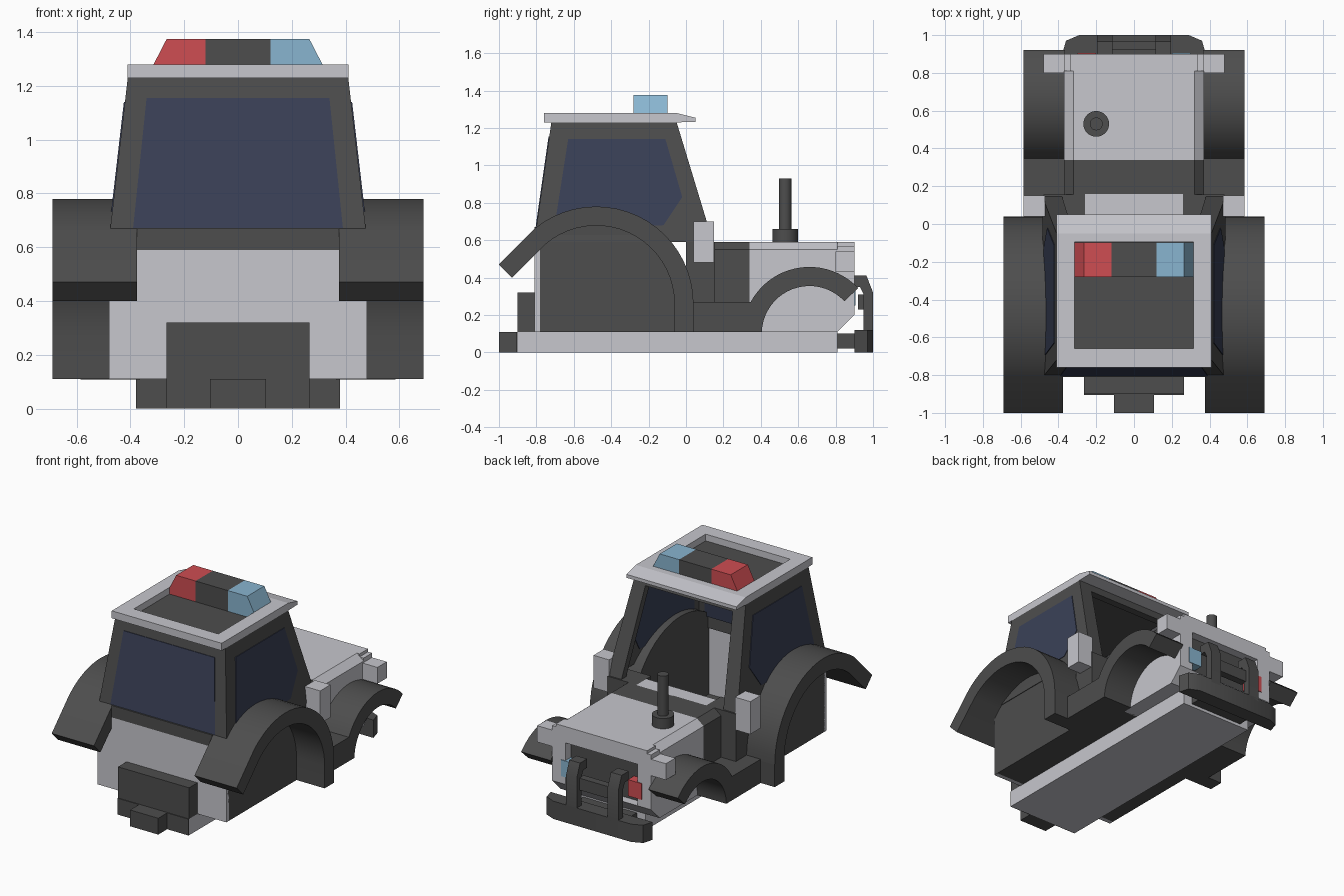
import bpy, bmesh, math
from mathutils import Vector

if "Cube" in bpy.data.objects:
    bpy.data.objects.remove(bpy.data.objects["Cube"])


def material(name, rgb):
    m = bpy.data.materials.new(name)
    m.use_nodes = True
    m.diffuse_color = (*rgb, 1)
    m.node_tree.nodes["Principled BSDF"].inputs["Base Color"].default_value = (*rgb, 1)
    return m


LIGHT = material("light grey", (0.57, 0.57, 0.61))
DARK = material("charcoal", (0.075, 0.075, 0.075))
RED = material("red lamp", (0.62, 0.075, 0.085))
BLUE = material("blue lamp", (0.25, 0.46, 0.63))
GLASS = material("navy glass", (0.042, 0.052, 0.095))
parts = []


def solid(name, loop_a, loop_b, mat, mirror=False):
    """Closed body between two matching loops of points."""
    bm = bmesh.new()
    a = [bm.verts.new(p) for p in loop_a]
    b = [bm.verts.new(p) for p in loop_b]
    n = len(a)
    bm.faces.new(a)
    bm.faces.new(b[::-1])
    for i in range(n):
        j = (i + 1) % n
        bm.faces.new((a[j], a[i], b[i], b[j]))
    bmesh.ops.recalc_face_normals(bm, faces=bm.faces)
    mesh = bpy.data.meshes.new(name)
    bm.to_mesh(mesh)
    bm.free()
    mesh.materials.append(mat)
    ob = bpy.data.objects.new(name, mesh)
    bpy.context.collection.objects.link(ob)
    if mirror:
        mod = ob.modifiers.new("Mirror", "MIRROR")
        mod.use_mirror_merge = False
    parts.append(ob)
    return ob


def prism(name, pts, axis, lo, hi, mat, mirror=False):
    """Extrude a flat profile along one axis."""
    put = {"x": lambda p, d: (d, p[0], p[1]),
           "y": lambda p, d: (p[0], d, p[1]),
           "z": lambda p, d: (p[0], p[1], d)}[axis]
    return solid(name, [put(p, lo) for p in pts], [put(p, hi) for p in pts], mat, mirror)


def box(name, x, y, z, mat, mirror=False):
    rect = [(x[0], y[0]), (x[1], y[0]), (x[1], y[1]), (x[0], y[1])]
    return prism(name, rect, "z", z[0], z[1], mat, mirror)


def arc(cy, cz, r, start, end, n=20):
    angles = [math.radians(start + (end - start) * i / n) for i in range(n + 1)]
    return [(cy + r * math.cos(t), cz + r * math.sin(t)) for t in angles]


def sheet(name, pts, offset, thick, mat, mirror=False):
    """Slab lying on the plane of pts, starting at offset, along thick."""
    o, t = Vector(offset), Vector(thick)
    return solid(name, [Vector(p) + o for p in pts], [Vector(p) + o + t for p in pts], mat, mirror)


# Chassis and rear hitch
box("chassis", (-.265, .265), (-.9, .81), (0, .11), LIGHT)
box("chassis_end_plate", (-.265, .265), (-.905, -.9), (0, .11), DARK)
box("rear_block", (-.265, .265), (-.9, -.81), (.11, .32), DARK)
box("hitch", (-.105, .105), (-1, -.9), (0, .11), DARK)

# Lower body with a hollow cabin
box("rear_panel", (-.48, .48), (-.81, -.78), (.11, .59), LIGHT)
box("rear_sill", (-.375, .375), (-.81, -.77), (.59, .67), DARK)
box("cabin_floor", (-.48, .48), (-.78, .35), (.11, .14), DARK)
wall = [(-.045, .11), (-.045, .26)] + arc(-.48, .26, .43, 0, 139) + [(-.805, .11)]
prism("arch_wall", wall, "x", .375, .48, DARK, True)
box("dashboard", (-.26, .26), (.05, .16), (.14, .59), LIGHT)
box("front_cab_corner", (.26, .48), (0, .155), (.11, .59), DARK, True)

# Rear fenders: arch with a straight tail
fender = [(.04, .11), (.04, .26)] + arc(-.48, .26, .52, 0, 129) + [(-1, .47), (-.93, .4)]
fender += arc(-.48, .26, .418, 131, 0) + [(-.062, .11)]
prism("rear_fender", fender, "x", .375, .69, DARK, True)

# Front fenders joined to the running boards
fender = [(.04, .11), (.04, .27)] + arc(.66, .1, .357, 151.5, 43)
fender += arc(.66, .1, .255, 43, 178)
prism("front_fender_and_step", fender, "x", .365, .585, DARK, True)

# Hood with chamfered edges, cowl and grille frame
hood = [(-.37, .11), (-.37, .55), (-.32, .59), (.32, .59), (.37, .55), (.37, .11)]
prism("cowl", hood, "y", .155, .34, DARK)
prism("hood", hood, "y", .34, .81, LIGHT)
prism("grille_frame_side", [(.81, .11), (.9, .2), (.9, .57), (.81, .57)],
      "x", .27, .37, LIGHT, True)
box("grille_frame_top", (-.34, .34), (.81, .9), (.48, .59), LIGHT)
prism("chin", [(.81, .11), (.9, .2), (.81, .2)], "x", -.27, .27, LIGHT)
box("grille", (-.27, .27), (.81, .84), (.2, .48), DARK)
box("headlight_housing", (.34, .48), (.8, .9), (.43, .54), LIGHT, True)
box("left_front_lamp", (.2, .3), (.84, .905), (.25, .36), BLUE)
box("right_front_lamp", (-.3, -.2), (.84, .905), (.25, .36), RED)

# Bumper and bull bar
bumper = [(-.38, .9), (.38, .9), (.36, .97), (.29, 1), (-.29, 1), (-.36, .97)]
prism("bumper", bumper, "z", 0, .12, DARK)
bar = [(.89, .41), (.965, .41), (1, .32), (1, .1), (.95, .1), (.95, .31), (.93, .35), (.89, .35)]
prism("bull_bar_upright", bar, "x", .115, .195, DARK, True)
box("bull_bar_cross", (-.12, .12), (.92, .97), (.23, .31), DARK)
box("bumper_mount", (-.2, .2), (.8, .92), (.02, .1), DARK)

# Exhaust
prism("exhaust_base", arc(-.2, .53, .068, 0, 348.75, 31), "z", .58, .66, DARK)
prism("exhaust_pipe", arc(-.2, .53, .034, 0, 348.75, 31), "z", .66, .93, DARK)

# Side boxes beside the cab
box("side_box", (.47, .585), (.04, .15), (.48, .7), LIGHT, True)


# Sloping cab walls
def side_x(z):
    return .475 - .065 * (z - .67) / .56


def rear_y(z):
    return -.8 + .08 * (z - .67) / .56


def front_y(z):
    return .12 - .17 * (z - .67) / .56


def on_side(pts):
    return [(side_x(z), y, z) for y, z in pts]


LOW, HIGH = .59, 1.23
pane = [(-.705, .66), (-.63, 1.14), (-.11, 1.14), (-.02, .83), (-.12, .68)]
outline = [(rear_y(LOW), LOW), (rear_y(HIGH), HIGH), (front_y(HIGH), HIGH), (front_y(LOW), LOW)]
sheet("cab_side", on_side(outline), (0, 0, 0), (-.04, 0, 0), DARK, True)
sheet("side_window", on_side(pane), (-.001, 0, 0), (.005, 0, 0), GLASS, True)
sheet("side_window_inner", on_side(pane), (-.044, 0, 0), (.005, 0, 0), GLASS, True)

rear = [(s * side_x(z), rear_y(z), z) for s, z in ((-1, .67), (1, .67), (1, HIGH), (-1, HIGH))]
pane = [(x, rear_y(z), z) for x, z in ((-.39, .672), (.39, .672), (.34, 1.155), (-.34, 1.155))]
sheet("cab_rear", rear, (0, 0, 0), (0, .04, 0), DARK)
sheet("rear_window", pane, (0, .001, 0), (0, -.005, 0), GLASS)
sheet("rear_window_inner", pane, (0, .039, 0), (0, .005, 0), GLASS)

pillar = [(x, front_y(z), z) for x, z in
          ((.38, LOW), (side_x(LOW), LOW), (side_x(HIGH), HIGH), (.32, HIGH))]
sheet("front_pillar", pillar, (0, 0, 0), (0, -.05, 0), DARK, True)
header = [(s * .34, front_y(z), z) for s, z in ((-1, 1.17), (1, 1.17), (1, HIGH), (-1, HIGH))]
sheet("windscreen_header", header, (0, 0, 0), (0, -.05, 0), DARK)

# Roof rim around a sunken panel
box("roof_panel", (-.33, .33), (-.68, -.08), (1.215, 1.235), DARK)
box("roof_rail", (.315, .41), (-.76, -.05), (1.23, 1.28), LIGHT, True)
box("roof_rear", (-.315, .315), (-.76, -.66), (1.23, 1.28), LIGHT)
box("roof_front", (-.315, .315), (-.095, -.05), (1.23, 1.28), LIGHT)
visor = [(-.05, 1.23), (-.05, 1.28), (.05, 1.255), (.05, 1.232)]
prism("roof_visor", visor, "x", -.41, .41, LIGHT)

# Roof light bar
box("light_bar_centre", (-.12, .12), (-.28, -.098), (1.235, 1.375), DARK)
for name, s, mat in (("left", 1, BLUE), ("right", -1, RED)):
    lamp = [(s * x, z) for x, z in
            ((.12, 1.235), (.314, 1.235), (.314, 1.28), (.265, 1.375), (.12, 1.375))]
    prism(name + "_roof_lamp", lamp, "y", -.28, -.098, mat)

# Smooth the arches and pipes, keep edges crisp
bpy.ops.object.select_all(action="DESELECT")
for ob in parts:
    ob.select_set(True)
bpy.context.view_layer.objects.active = parts[0]
bpy.ops.object.shade_smooth_by_angle(angle=math.radians(25))
